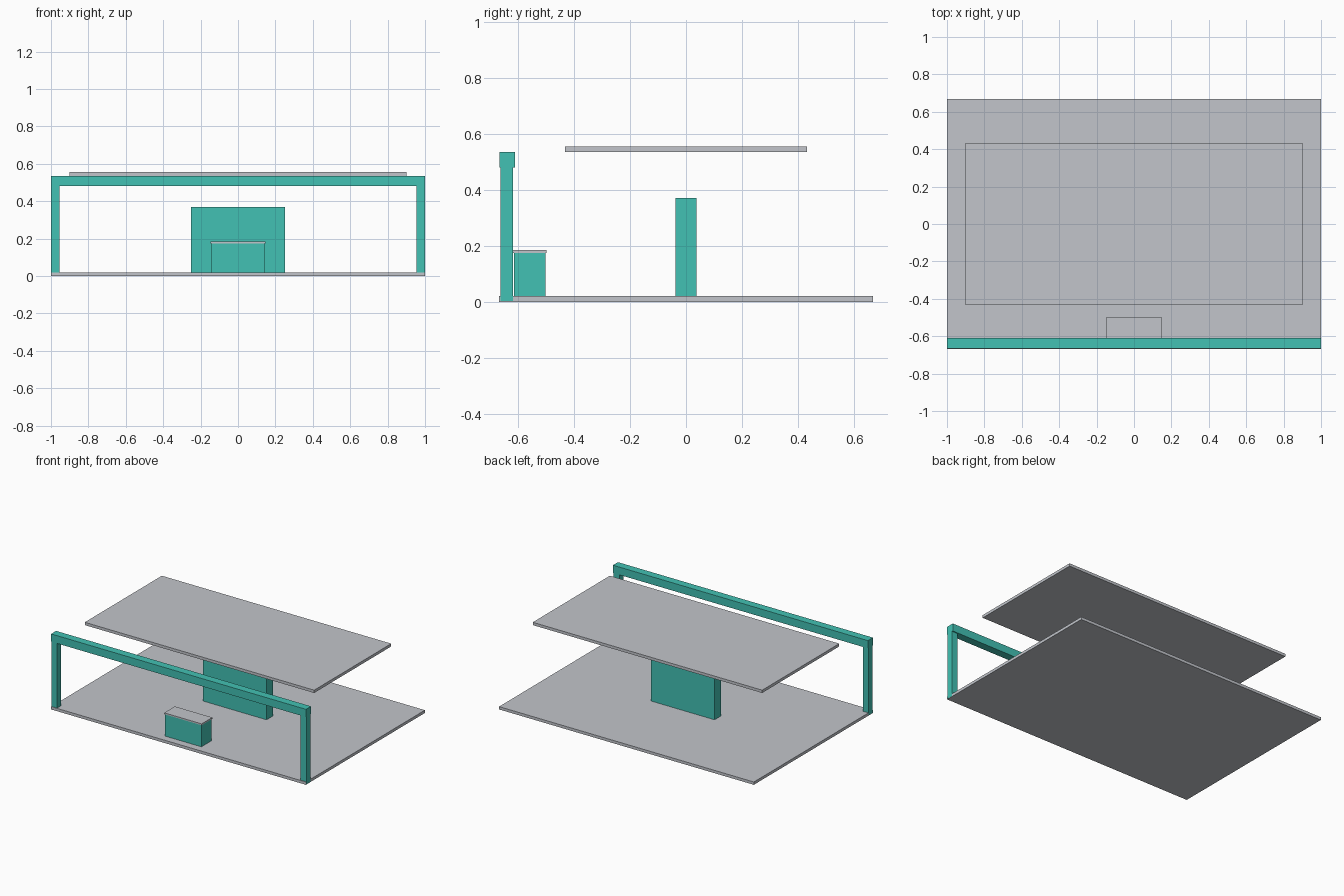
import bpy

if "Cube" in bpy.data.objects:
    bpy.data.objects.remove(bpy.data.objects["Cube"])


def material(name, rgb):
    # Convert display colour (0-255) to linear
    m = bpy.data.materials.new(name)
    lin = [(c / 255 / 12.92) if c < 11 else ((c / 255 + 0.055) / 1.055) ** 2.4 for c in rgb]
    m.diffuse_color = (*lin, 1)
    m.use_nodes = True
    m.node_tree.nodes["Principled BSDF"].inputs["Base Color"].default_value = m.diffuse_color
    return m


TEAL = material("teal", (66, 193, 179))
GREY = material("light grey", (194, 197, 203))


def box(name, x, y, z, mat):
    """Box from (min, max) ranges along each axis."""
    ranges = (x, y, z)
    bpy.ops.mesh.primitive_cube_add(size=1, location=[(a + b) / 2 for a, b in ranges])
    ob = bpy.context.object
    ob.name = name
    ob.scale = [b - a for a, b in ranges]
    bpy.ops.object.transform_apply(location=False, rotation=False, scale=True)
    ob.data.materials.append(mat)
    return ob


# Floor slab and floating roof slab
box("floor_slab", (-0.9995, 0.9995), (-0.667, 0.667), (0, 0.02), GREY)
box("roof_slab", (-0.9, 0.9), (-0.432, 0.432), (0.535, 0.555), GREY)

# Front gateway: two posts and a slightly deeper beam
for side, x in (("left", (-1, -0.955)), ("right", (0.955, 1))):
    box(side + "_post", x, (-0.663, -0.617), (0.003, 0.481), TEAL)
box("front_beam", (-1, 1), (-0.666, -0.61), (0.48, 0.535), TEAL)

# Central wall
box("central_wall", (-0.25, 0.25), (-0.037, 0.037), (0.01, 0.37), TEAL)

# Reception counter with a thin top
box("counter_body", (-0.143, 0.143), (-0.614, -0.502), (0.01, 0.175), TEAL)
box("counter_top", (-0.147, 0.147), (-0.617, -0.498), (0.175, 0.185), GREY)
